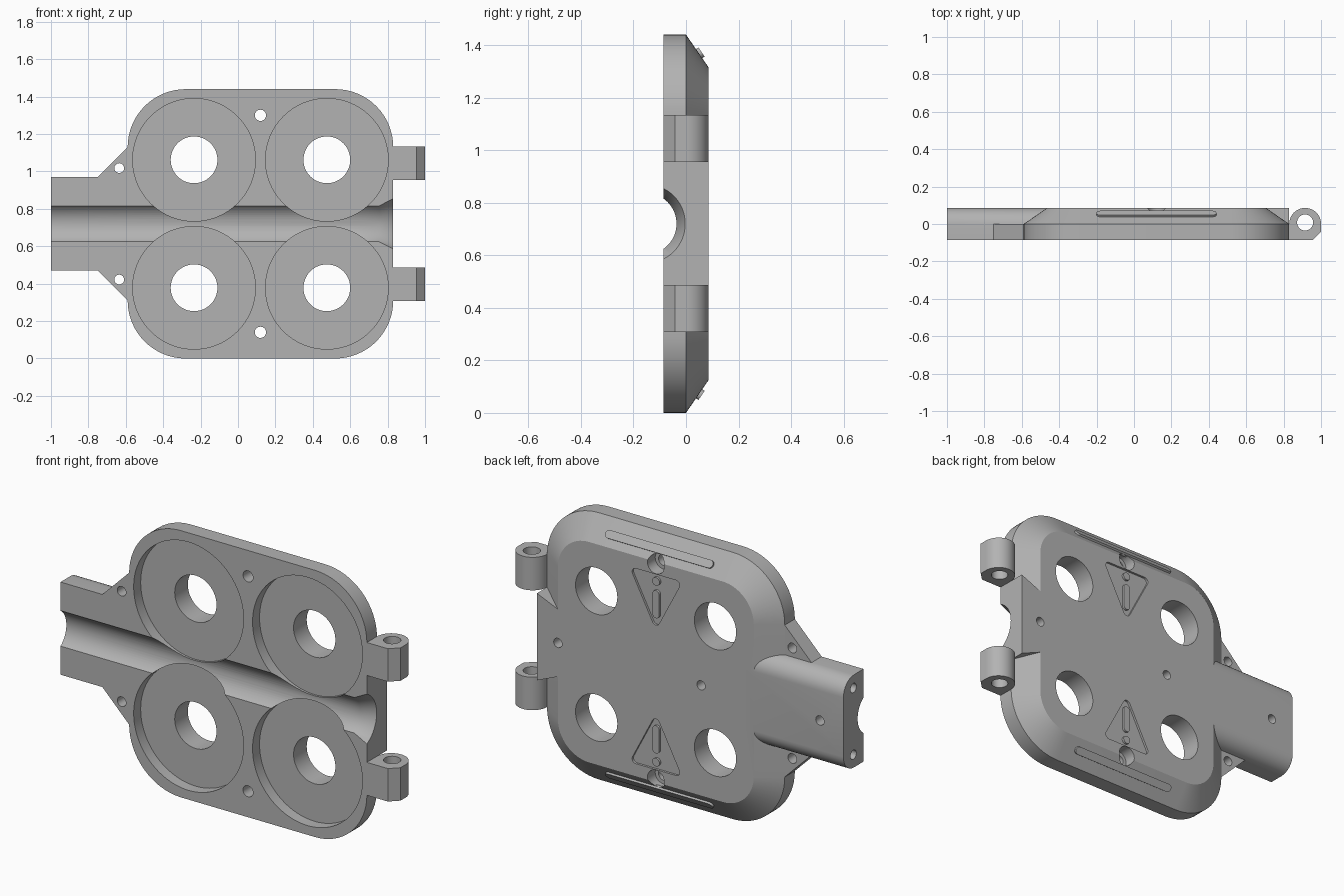
import bpy, bmesh, math

if "Cube" in bpy.data.objects:
    bpy.data.objects.remove(bpy.data.objects["Cube"])

D = 0.086          # half thickness of the plate
ZC = 0.72          # mirror height
grey = bpy.data.materials.new("mid grey")
grey.diffuse_color = (0.45, 0.45, 0.45, 1)
grey.use_nodes = True
grey.node_tree.nodes["Principled BSDF"].inputs["Base Color"].default_value = grey.diffuse_color

MAPS = {"X": lambda p, t: (t, p[0], p[1]),
        "Y": lambda p, t: (p[0], t, p[1]),
        "Z": lambda p, t: (p[0], p[1], t)}


def loft(name, axis, *rings):
    """Solid through (outline, position) rings along an axis."""
    bm = bmesh.new()
    loops = [[bm.verts.new(MAPS[axis](p, t)) for p in pts] for pts, t in rings]
    n = len(loops[0])
    for a, b in zip(loops, loops[1:]):
        for i in range(n):
            j = (i + 1) % n
            bm.faces.new((a[i], a[j], b[j], b[i]))
    bm.faces.new(loops[0])
    bm.faces.new(loops[-1])
    bmesh.ops.recalc_face_normals(bm, faces=bm.faces[:])
    me = bpy.data.meshes.new(name)
    bm.to_mesh(me)
    bm.free()
    me.materials.append(grey)
    ob = bpy.data.objects.new(name, me)
    bpy.context.collection.objects.link(ob)
    return ob


def prism(name, axis, pts, a, b):
    return loft(name, axis, (pts, a), (pts, b))


def circle(x, y, r, n=48):
    return [(x + r * math.cos(2 * math.pi * i / n), y + r * math.sin(2 * math.pi * i / n)) for i in range(n)]


def rounded(centres, r, n=12):
    """Outline around discs of radius r at counter-clockwise centres."""
    out, k = [], len(centres)
    for i, c in enumerate(centres):
        p, q = centres[i - 1], centres[(i + 1) % k]
        a = math.atan2(-(c[0] - p[0]), c[1] - p[1])
        b = math.atan2(-(q[0] - c[0]), q[1] - c[1])
        sweep = (b - a) % (2 * math.pi)
        out += [(c[0] + r * math.cos(a + sweep * j / n), c[1] + r * math.sin(a + sweep * j / n))
                for j in range(n + 1)]
    return out


def mirror(pts):
    return [(x, 2 * ZC - z) for x, z in pts]


def boolean(ob, other, op):
    m = ob.modifiers.new("cut", "BOOLEAN")
    m.object, m.operation, m.solver = other, op, "EXACT"
    bpy.context.view_layer.objects.active = ob
    bpy.ops.object.modifier_apply(modifier=m.name)
    bpy.data.objects.remove(other)


# Plate with a chamfered back rim
corners = [(-0.28, 0.31), (0.52, 0.31), (0.52, 1.13), (-0.28, 1.13)]
rim = rounded(corners, 0.31, 16)
body = loft("plate", "Y", (rim, -D), (rim, 0), (rounded(corners, 0.185, 16), D))

adds, cuts = [], []

# Handle with rounded back edges
arc = [(0.09 * math.cos(i * math.pi / 16), 0.09 * math.sin(i * math.pi / 16)) for i in range(9)]
half = [(D - 0.09 + a, 0.88 + b) for a, b in arc] + [(-D, 0.97)]
adds.append(prism("handle", "X", half + [(y, 2 * ZC - z) for y, z in reversed(half)], -1, -0.42))

# Full-depth block between the hinges
adds.append(prism("hinge_block", "Y", [(0.6, 0.54), (0.70, 0.54), (0.83, 0.485), (0.83, 0.955),
                                       (0.70, 0.90), (0.6, 0.90)], -D, D))

# Hinge knuckles
knuckle = [(0.8, -D), (0.955, -D), (1.0, -0.042)]
knuckle += [(0.915 + 0.085 * math.cos(i * math.pi / 24), 0.001 + 0.085 * math.sin(i * math.pi / 24))
            for i in range(25)] + [(0.8, 0.001)]
for z in (0.308, 0.955):
    adds.append(prism("hinge", "Z", knuckle, z, z + 0.178))
    cuts.append(prism("pin_hole", "Z", circle(0.915, 0.008, 0.043, 32), z - 0.05, z + 0.23))

# Gussets beside the handle
gusset = [(-0.75, 0.97), (-0.75, 0.9), (-0.5, 0.9), (-0.5, 1.13), (-0.59, 1.13)]
for pts in (gusset, mirror(gusset)):
    adds.append(prism("gusset", "Y", pts, -D, 0))

# Four dished recesses with through holes
for x in (-0.235, 0.475):
    for z in (0.378, 1.062):
        cuts.append(prism("recess", "Y", circle(x, z, 0.328, 96), -0.2, -D + 0.06))
        cuts.append(prism("port", "Y", circle(x, z, 0.125), -0.2, 0.2))

# Long channel with a flared right end
small, wide = circle(-0.153, ZC, 0.117, 64), circle(-0.153, ZC, 0.155, 64)
cuts.append(loft("channel", "X", (small, -1.1), (small, 0.755), (wide, 0.841)))

# Screw holes, handle end holes and warning triangles, mirrored in height
triangle = rounded([(0.12, 0.995), (0.24, 1.225), (0.0, 1.225)], 0.022, 6)
for m in (lambda p: p, mirror):
    cuts.append(prism("screw_hole", "Y", m(circle(0.12, 1.30, 0.03, 32)), -0.2, 0.2))
    cuts.append(prism("screw_seat", "Y", m(circle(0.12, 1.30, 0.05, 32)), 0.02, 0.2))
    cuts.append(prism("gusset_hole", "Y", m(circle(-0.635, 1.018, 0.026, 32)), -0.2, 0.2))
    cuts.append(prism("triangle", "Y", m(triangle), D - 0.012, 0.2))
    end = [(0.0, z) for z in (0.9,)] if m is not mirror else [(0.0, 2 * ZC - 0.9)]
    cuts.append(prism("end_hole", "X", circle(*end[0], 0.025, 32), -1.1, -0.92))

# Blind holes along the back centre line
for x in (-0.86, -0.15, 0.705):
    cuts.append(prism("blind_hole", "Y", circle(x, ZC, 0.025, 32), 0.03, 0.2))

for ob in adds:
    boolean(body, ob, "UNION")
for ob in cuts:
    boolean(body, ob, "DIFFERENCE")

# Exclamation marks inside the triangles
parts = [body]
for m, side in ((lambda p: p, "upper"), (mirror, "lower")):
    parts.append(prism(side + "_mark_dot", "Y", m(circle(0.12, 1.208, 0.022, 24)), D - 0.02, D))
    parts.append(prism(side + "_mark_bar", "Y", m(rounded([(0.12, 1.03), (0.12, 1.14)], 0.02, 8)), D - 0.02, D))

# Raised grip bars lying on the chamfers
slope = math.atan2(0.125, D)
for s, side in ((1, "upper"), (-1, "lower")):
    bar = prism(side + "_grip_bar", "Z", rounded([(-0.30, 0), (0.30, 0)], 0.021, 8), -0.01, 0.011)
    bar.location = (0.12, 0.05, ZC + s * (0.72 - 0.05 * 0.125 / D))
    bar.rotation_euler = (-s * slope if s > 0 else slope + math.pi, 0, 0)
    parts.append(bar)

bpy.ops.object.select_all(action="DESELECT")
for ob in parts:
    ob.select_set(True)
bpy.context.view_layer.objects.active = body
bpy.ops.object.shade_smooth_by_angle(angle=math.radians(25))
